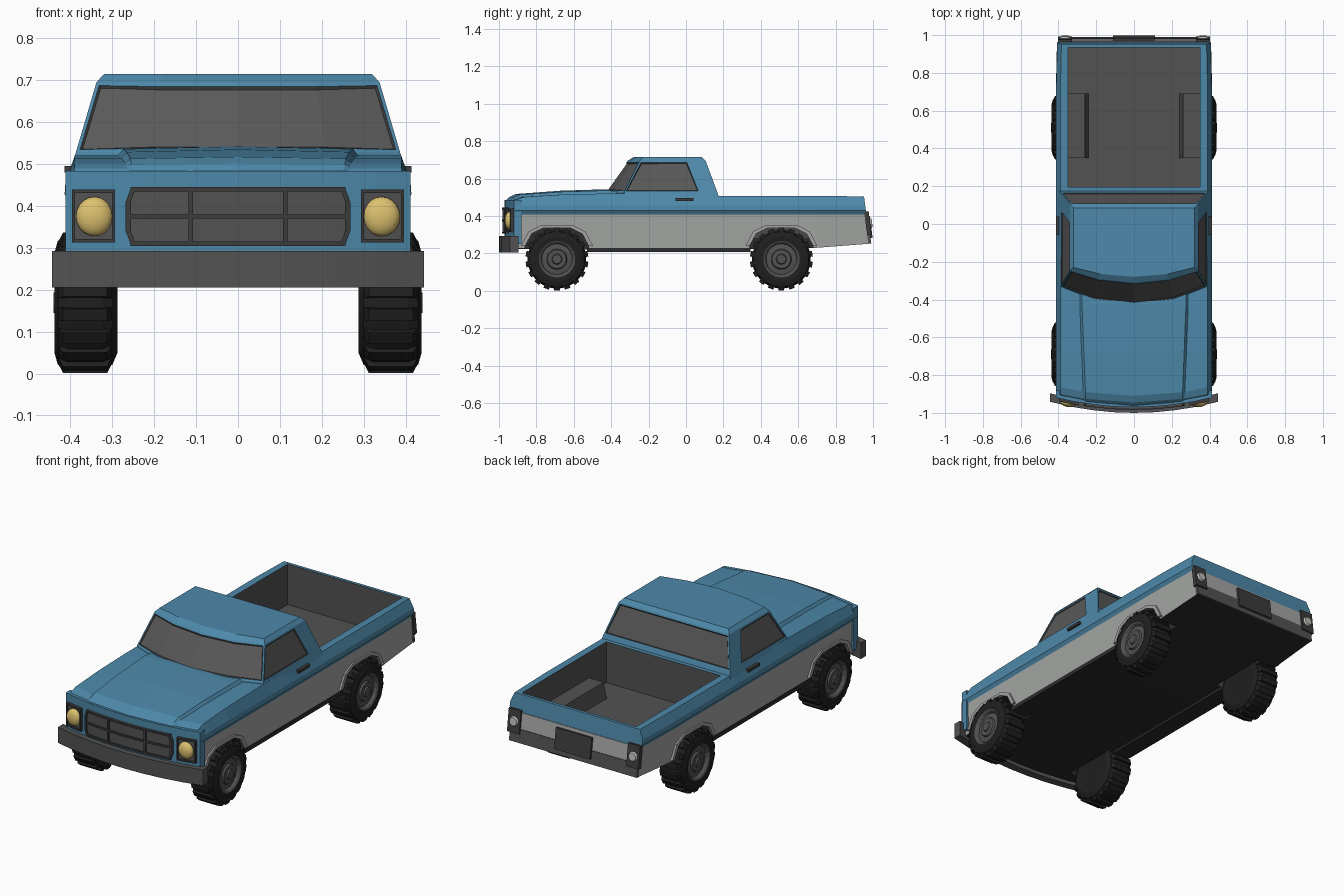
import bpy, bmesh, math
from mathutils import Matrix, Vector

if "Cube" in bpy.data.objects:
    bpy.data.objects.remove(bpy.data.objects["Cube"])


def material(name, r, g, b):
    m = bpy.data.materials.new(name)
    m.diffuse_color = (r, g, b, 1)
    m.use_nodes = True
    m.node_tree.nodes["Principled BSDF"].inputs["Base Color"].default_value = m.diffuse_color
    return m


BLUE = material("blue paint", .075, .25, .40)
SILVER = material("light grey paint", .37, .38, .37)
GLASS = material("grey glass", .10, .10, .10)
STEEL = material("bumper grey", .085, .085, .085)
TRIM = material("dark trim", .045, .045, .045)
BLACK = material("underside black", .025, .025, .025)
TYRE = material("tyre black", .014, .014, .014)
YELLOW = material("headlight yellow", .72, .53, .16)
LENS = material("lens white", .50, .50, .48)


def finish(bm, name, mats):
    bmesh.ops.recalc_face_normals(bm, faces=bm.faces)
    me = bpy.data.meshes.new(name)
    bm.to_mesh(me)
    bm.free()
    for m in mats:
        me.materials.append(m)
    ob = bpy.data.objects.new(name, me)
    bpy.context.collection.objects.link(ob)
    return ob


def add_box(bm, x0, x1, y0, y1, z0, z1, tilt=0.0):
    c = Vector(((x0 + x1) / 2, (y0 + y1) / 2, (z0 + z1) / 2))
    mat = (Matrix.Translation(c) @ Matrix.Rotation(tilt, 4, 'X')
           @ Matrix.Diagonal((x1 - x0, y1 - y0, z1 - z0, 1)))
    return bmesh.ops.create_cube(bm, size=1, matrix=mat)['verts']


def box(name, mat, *dims, tilt=0.0):
    bm = bmesh.new()
    add_box(bm, *dims, tilt=tilt)
    return finish(bm, name, [mat])


def add_prism(bm, pts, vec):
    """Extrude a closed outline of 3D points along vec."""
    f = bm.faces.new([bm.verts.new(p) for p in pts])
    top = bmesh.ops.extrude_face_region(bm, geom=[f])['geom']
    bmesh.ops.translate(bm, verts=[v for v in top if isinstance(v, bmesh.types.BMVert)], vec=vec)


def bow(x):
    return .05 * (x / .41) ** 2


def nose_part(name, mat, outlines, y, depth):
    """Front parts: xz outlines extruded in y, then bent along the curved nose."""
    bm = bmesh.new()
    for pts in outlines:
        add_prism(bm, [(x, y, z) for x, z in pts], (0, depth, 0))
    for i in range(-3, 4):
        bmesh.ops.bisect_plane(bm, geom=bm.verts[:] + bm.edges[:] + bm.faces[:],
                               plane_co=(i * .11, 0, 0), plane_no=(1, 0, 0))
    for v in bm.verts:
        v.co.y += bow(v.co.x)
    return finish(bm, name, [mat])


def rect(x0, x1, z0, z1):
    return [(x0, z0), (x1, z0), (x1, z1), (x0, z1)]


# Body shell: cross-sections lofted from nose to tail
stations = [  # y, bottom, shoulder z, hood z, hood half width
    (-.965, .225, .472, .478, .25), (-.945, .225, .49, .498, .255),
    (-.91, .225, .502, .513, .257), (-.67, .22, .514, .529, .266),
    (-.43, .22, .52, .536, .275), (-.30, .22, .52, .53, .275),
    (.15, .22, .506, .506, .275), (.70, .23, .506, .506, .275), (.985, .252, .505, .505, .275)]
bm = bmesh.new()
rings = []
for y, zb, zs, zh, hx in stations:
    half = [(.395, zb), (.402, .408), (.414, .428), (.412, .455), (.39, zs),
            (hx + .012, zs), (hx, zh)]
    pts = [(0, zb)] + half + [(0, zh + .4 * (zh - zs))] + [(-x, z) for x, z in reversed(half)]
    ring = []
    for x, z in pts:
        yy = y + bow(x) * (y < -.9)
        if y > .98:
            yy, x = y - (z - .25) * .13, x * .985
        ring.append(bm.verts.new((x, yy, z)))
    rings.append(ring)
n = len(rings[0])
for a, b in zip(rings, rings[1:]):
    for i in range(n):
        bm.faces.new((a[i], a[(i + 1) % n], b[(i + 1) % n], b[i]))
bm.faces.new(rings[0])
bm.faces.new(rings[-1])
body = finish(bm, "body", [BLUE, SILVER, STEEL, BLACK])

# Cut the wheel arches and the load bed
AXLES = (-.69, .51)
arch = [(-.17, .24), (-.135, .305), (-.075, .335), (.075, .335), (.135, .305), (.17, .24)]
bm = bmesh.new()
for s in (-1, 1):
    for ay in AXLES:
        pts = [(-.17, .1)] + arch + [(.17, .1)]
        add_prism(bm, [(s * .275, ay + y, z) for y, z in pts], (s * .3, 0, 0))
cutters = [finish(bm, "arch_cutter", [BLACK]),
           box("bed_cutter", STEEL, -.35, .35, .197, .935, .28, .7)]
bpy.context.view_layer.objects.active = body
for c in cutters:
    c.hide_render = True
    mod = body.modifiers.new("cut", 'BOOLEAN')
    mod.operation, mod.solver, mod.object = 'DIFFERENCE', 'EXACT', c
    bpy.ops.object.modifier_apply(modifier=mod.name)
for c in cutters:
    bpy.data.objects.remove(c)
for p in body.data.polygons:
    x, y, z = p.center
    if abs(x) < .36 and .19 < y < .945 and .275 < z < .5:
        p.material_index = 2
    elif abs(x) < .393 and z < .345:
        p.material_index = 3
    else:
        p.material_index = 0 if z > .41 or abs(p.normal.y) > .7 else 1

# Cab with inset windows
bm = bmesh.new()
rings = []
for z, w, yf, bend, yp, yb in [(.49, .398, -.43, .10, .08, .18), (.528, .387, -.43, .10, .075, .167),
                               (.695, .338, -.312, .065, .012, .105), (.715, .32, -.28, .05, .0, .085)]:
    pts = [(t * w, yf + bend * t * t) for t in (-1, -.55, 0, .55, 1)]
    pts += [(w, yp), (w, yb), (-w, yb), (-w, yp)]
    rings.append([bm.verts.new((x, y, z)) for x, y in pts])
walls = []
for a, b in zip(rings, rings[1:]):
    walls.append([bm.faces.new((a[i], a[(i + 1) % 9], b[(i + 1) % 9], b[i])) for i in range(9)])
bm.faces.new(rings[-1])
bmesh.ops.recalc_face_normals(bm, faces=bm.faces)
mid = walls[1]
for group in (mid[0:4], [mid[4]], [mid[8]], [mid[6]]):
    bmesh.ops.inset_region(bm, faces=group, thickness=.012)
    rim = bmesh.ops.inset_region(bm, faces=group, thickness=.006, depth=-.005)['faces']
    for f in rim:
        f.material_index = 1
    for f in group:
        f.material_index = 2
finish(bm, "cab", [BLUE, TRIM, GLASS])

# Nose: fascia, grille, headlights, bumper
nose_part("front_fascia", BLUE, [rect(-.412, .412, .25, .484)], -.97, .04)
octo = [(-.255, .305), (.255, .305), (.268, .34), (.268, .41), (.255, .445),
        (-.255, .445), (-.268, .41), (-.268, .34)]
nose_part("grille_panel", STEEL, [octo], -.976, .02)
bars = [rect(-.257, .257, z, z + .01) for z in (.305, .37, .435)]
bars += [rect(x - .005, x + .005, .31, .44) for x in (-.113, .113)]
bars += [[(s * .255, .305), (s * .268, .34), (s * .268, .41), (s * .255, .445),
          (s * .243, .445), (s * .256, .41), (s * .256, .34), (s * .243, .305)] for s in (-1, 1)]
nose_part("grille_bars", TRIM, bars, -.984, .02)
nose_part("front_bumper", STEEL, [rect(-.444, .444, .205, .293)], -1.0, .045)
for s, side in ((-1, "left"), (1, "right")):
    nose_part(side + "_headlight_panel", STEEL,
              [rect(*sorted((s * .296, s * .394)), .315, .437)], -.976, .02)
    edge = [rect(*sorted((s * a, s * b)), c, d) for a, b, c, d in
            ((.294, .396, .313, .321), (.294, .396, .431, .439),
             (.294, .301, .321, .431), (.389, .396, .321, .431))]
    nose_part(side + "_headlight_frame", TRIM, edge, -.986, .02)
    bm = bmesh.new()
    bmesh.ops.create_uvsphere(bm, u_segments=16, v_segments=10, radius=1, matrix=Matrix.Translation(
        (s * .343, -.945, .375)) @ Matrix.Diagonal((.044, .024, .047, 1)))
    lamp = finish(bm, side + "_headlight", [YELLOW])
    lamp.data.shade_smooth()

# Tail: silver band, bumper strip, number plate blank, lamps
TILT = .13


def tail_box(name, mat, x0, x1, z0, z1, out):
    y = .985 - ((z0 + z1) / 2 - .25) * .13
    return box(name, mat, x0, x1, y - .01, y + out, z0, z1, tilt=TILT)


tail_box("tailgate_band", SILVER, -.335, .335, .325, .412, .004)
tail_box("rear_bumper", STEEL, -.392, .392, .252, .325, .006)
tail_box("rear_plate", TRIM, -.11, .11, .28, .395, .017)
for s, side in ((-1, "left"), (1, "right")):
    tail_box(side + "_tail_lamp_frame", TRIM, *sorted((s * .328, s * .403)), .30, .425, .014)
    bm = bmesh.new()
    bmesh.ops.create_cone(bm, cap_ends=True, segments=14, radius1=.029, radius2=.022, depth=.014,
                          matrix=Matrix.Translation((s * .365, .988, .363))
                          @ Matrix.Rotation(-math.pi / 2 + TILT, 4, 'X'))
    finish(bm, side + "_tail_lamp", [LENS])

# Sills, door handles, arch lips, bed wheel boxes
for s, side in ((-1, "left"), (1, "right")):
    box(side + "_sill", BLACK, *sorted((s * .3, s * .399)), -.53, .345, .207, .23)
    box(side + "_door_handle", TRIM, *sorted((s * .39, s * .414)), -.055, .04, .48, .496)
    for ay, end in zip(AXLES, ("front", "rear")):
        bm = bmesh.new()
        inner = [(ay + y, z) for y, z in arch]
        outer = [(ay + y * 1.13, .24 + (z - .24) * 1.17) for y, z in arch]
        add_prism(bm, [(s * .39, y, z) for y, z in inner + outer[::-1]], (s * .018, 0, 0))
        finish(bm, f"{side}_{end}_arch_lip", [SILVER])
    bm = bmesh.new()
    vs = add_box(bm, *sorted((s * .24, s * .351)), .35, .69, .279, .365)
    for v in vs:  # sloped inner top edge
        if abs(v.co.x) < .3 and v.co.z > .3:
            v.co.x += s * .02
    bm.normal_update()
    bmesh.ops.delete(bm, geom=[f for f in bm.faces if f.normal.z < -.9 or f.normal.x * s > .9],
                     context='FACES')
    finish(bm, side + "_bed_wheel_box", [STEEL])

# Wheels: lathed tyre and rim with tread blocks
SEG = 18
tyre = [(.29, 0), (.29, .095), (.288, .12), (.30, .148), (.325, .159), (.405, .159), (.43, .148),
        (.438, .12), (.436, .098)]
rim = [(.436, .098), (.432, .09), (.418, .082), (.422, .055), (.432, .05), (.432, .028),
       (.44, .024), (.44, 0)]


def lathe(bm, prof, s, cy, cz):
    prev = None
    for x, r in prof:
        ring = [bm.verts.new((s * x, cy + r * math.sin(2 * math.pi * i / SEG),
                              cz - r * math.cos(2 * math.pi * i / SEG))) for i in range(SEG)]
        if prev:
            for i in range(SEG):
                j = (i + 1) % SEG
                bm.faces.new((prev[i], prev[j], ring[j], ring[i]))
        prev = ring
    bmesh.ops.remove_doubles(bm, verts=bm.verts, dist=1e-5)


for s, side in ((-1, "left"), (1, "right")):
    for ay, end in zip(AXLES, ("front", "rear")):
        bm = bmesh.new()
        lathe(bm, tyre, s, ay, .169)
        for i in range(SEG):
            vs = add_box(bm, *sorted((s * .299, s * .431)), -.015, .015, .142, .168)
            for v in vs:  # rounded shoulders
                if v.co.z > .15:
                    v.co.x += (s * .365 - v.co.x) * .2
            bmesh.ops.transform(bm, verts=vs, matrix=Matrix.Translation((0, ay, .169))
                                @ Matrix.Rotation(2 * math.pi * i / SEG, 4, 'X'))
        finish(bm, f"{side}_{end}_tyre", [TYRE])
        bm = bmesh.new()
        lathe(bm, rim, s, ay, .169)
        finish(bm, f"{side}_{end}_rim", [STEEL])
